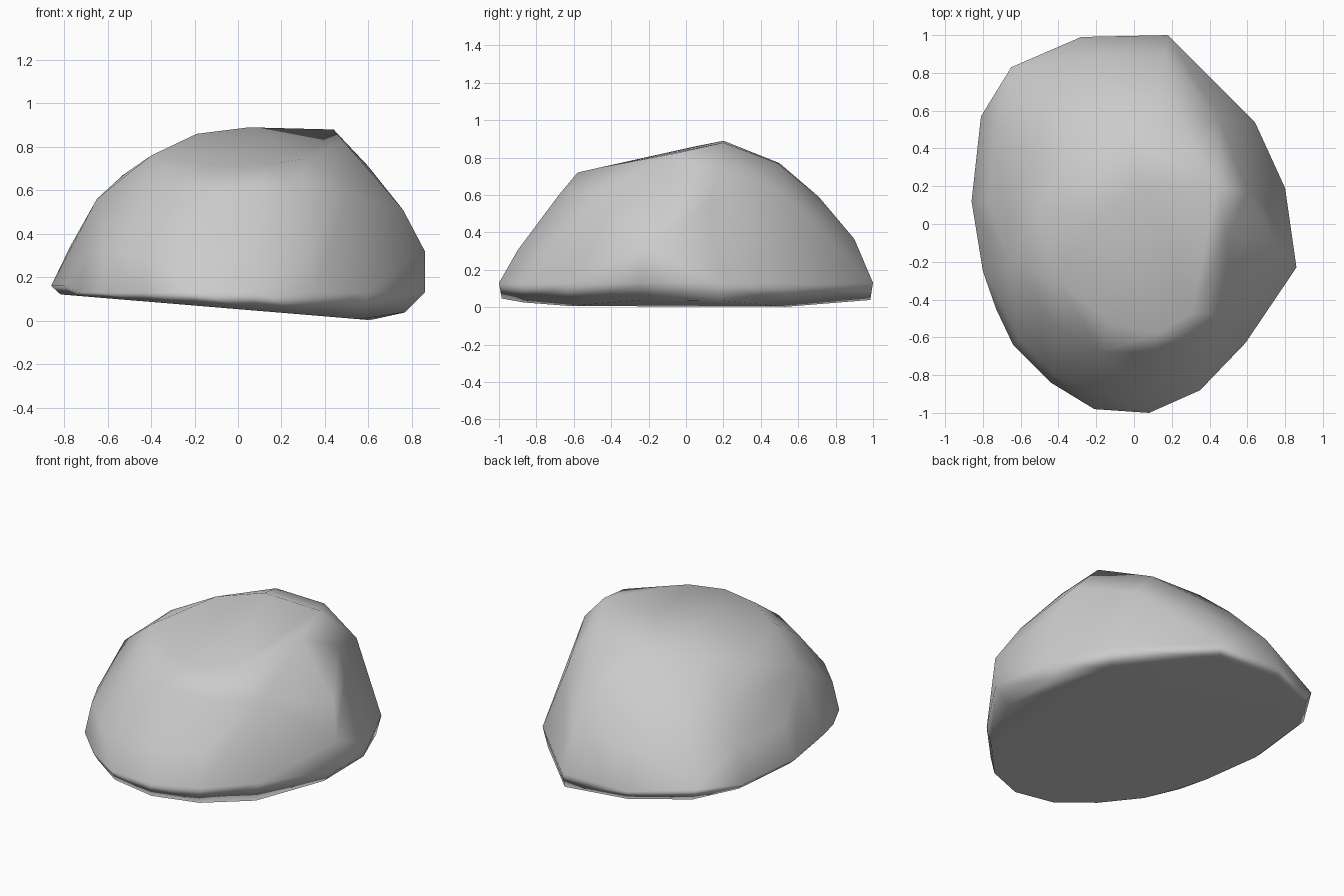
import bpy, bmesh, math

if "Cube" in bpy.data.objects:
    bpy.data.objects.remove(bpy.data.objects["Cube"])

# Widest outline of the boulder, seen from above
outline = [(-0.28, 0.99), (0.18, 1.0), (0.64, 0.54), (0.80, 0.19), (0.86, -0.23),
           (0.59, -0.63), (0.35, -0.88), (0.08, -1.0), (-0.21, -0.98), (-0.44, -0.84),
           (-0.64, -0.64), (-0.73, -0.45), (-0.80, -0.25), (-0.86, 0.12),
           (-0.81, 0.57), (-0.65, 0.83)]

# Upper ring where the sides start to lean in
upper = [(-0.65, -0.22, .56), (-0.6, 0.40, .54), (-0.45, 0.63, .54), (-0.14, 0.70, .59),
         (0.12, 0.71, .59), (0.45, 0.56, .57), (0.68, 0.12, .55), (0.76, -0.12, .51),
         (0.5, -0.48, .58), (0.3, -0.62, .58), (0.1, -0.68, .60), (-0.18, -0.68, .60),
         (-0.42, -0.55, .58)]

# Back shoulder and the sloping plateau
crown = [(-0.53, 0.08, .67), (-0.36, 0.28, .72), (-0.08, 0.5, .77), (0.27, 0.49, .77),
         (0.60, 0.17, .71), (0.49, -0.07, .82), (-0.12, -0.53, .72), (0.13, -0.58, .72),
         (0.31, -0.47, .745), (0.44, 0.2, .88), (0.05, 0.2, .89), (-0.19, 0.05, .86),
         (-0.40, -0.3, .76)]


def base_point(x, y):
    """Underside: a tilted plane that turns up at the right end."""
    x = min(x * 0.95, 0.77)
    z = 0.053 - 0.083 * x if x < 0.64 else (x - 0.64) * 0.3
    return (x, y * 0.985, z)


def back_left(x, y):
    return x < -0.5 and y > 0.7


def middle_point(x, y):
    """Mid-height ring: steeper at the front left, lower at the back left."""
    s = 0.955 if x < -0.4 and y < -0.4 else 0.9
    return (x * s, y * s, 0.335 + 0.03 * y - (0.05 if back_left(x, y) else 0))


base = [base_point(x, y) for x, y in outline]
rim = [(x, y, 0.18 if back_left(x, y) else 0.16 if x < -0.75 else 0.13) for x, y in outline]
middle = [middle_point(x, y) for x, y in outline]
bulge = [(0.86, -0.23, 0.32)]

# Wrap all rings in one faceted skin
bm = bmesh.new()
for p in base + rim + middle + bulge + upper + crown:
    bm.verts.new(p)
bmesh.ops.convex_hull(bm, input=bm.verts[:])
bmesh.ops.delete(bm, geom=[v for v in bm.verts if not v.link_faces], context='VERTS')
bmesh.ops.dissolve_limit(bm, angle_limit=math.radians(1), verts=bm.verts[:], edges=bm.edges[:])
bmesh.ops.recalc_face_normals(bm, faces=bm.faces[:])

# Smooth sides, flat underside
bm.normal_update()
for f in bm.faces:
    f.smooth = f.normal.z > -0.93

mesh = bpy.data.meshes.new("boulder")
bm.to_mesh(mesh)
bm.free()
boulder = bpy.data.objects.new("boulder", mesh)
bpy.context.collection.objects.link(boulder)

# Even out the shading across thin facets
boulder.modifiers.new("even_shading", 'WEIGHTED_NORMAL')
